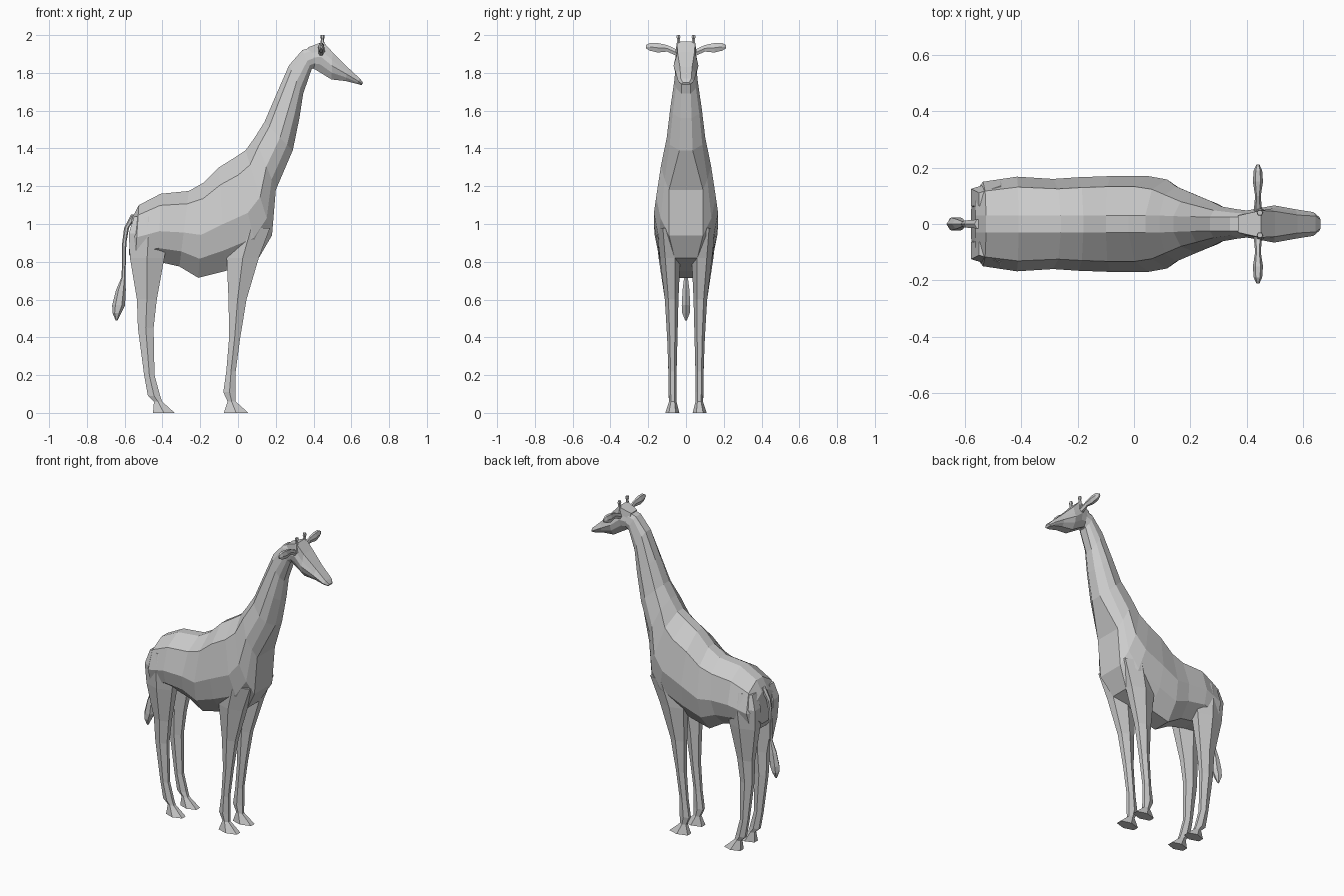
import bpy, bmesh
from math import sin, cos, pi


def loft(name, rings, mirror=False):
    """Skin a list of equal-length point rings, cap both ends, flat shaded."""
    bm = bmesh.new()
    loops = [[bm.verts.new(p) for p in ring] for ring in rings]
    n = len(loops[0])
    for a, b in zip(loops, loops[1:]):
        for i in range(n):
            j = (i + 1) % n
            bm.faces.new((a[i], a[j], b[j], b[i]))
    bm.faces.new(loops[0])
    bm.faces.new(loops[-1])
    bmesh.ops.recalc_face_normals(bm, faces=bm.faces)
    mesh = bpy.data.meshes.new(name)
    bm.to_mesh(mesh)
    bm.free()
    ob = bpy.data.objects.new(name, mesh)
    bpy.context.collection.objects.link(ob)
    if mirror:
        m = ob.modifiers.new("mirror", 'MIRROR')
        m.use_axis = (False, True, False)
    return ob


def trunk_ring(xt, zt, xb, zb, top, wide, bottom, shape):
    """Ten-sided section hung between a top point and a bottom point."""
    t1, f1, t2, t3, f3 = shape
    half = [(0, top), (t1, max(top, f1 * wide)), (t2, wide),
            (t3, max(bottom, f3 * wide)), (1, bottom)]
    pts = [(xt + t * (xb - xt), y, zt + t * (zb - zt)) for t, y in half]
    return pts + [(x, -y, z) for x, y, z in reversed(pts)]


def leg_ring(z, x0, x1, y0, y1):
    """Six-sided level section inside the given bounds."""
    xm, ym, h = (x0 + x1) / 2, (y0 + y1) / 2, (y1 - y0) * 0.24
    return [(x0, ym - h, z), (xm, y0, z), (x1, ym - h, z),
            (x1, ym + h, z), (xm, y1, z), (x0, ym + h, z)]


def round_ring(x, y, z, rx, ry, n=6):
    return [(x + rx * cos(2 * pi * i / n), y + ry * sin(2 * pi * i / n), z)
            for i in range(n)]


# Body and neck: top x, z, bottom x, z, half widths at top, middle, bottom
trunk = [
    (-.562, 1.03, -.578, .84, .03, .105, .05),
    (-.525, 1.10, -.545, .79, .03, .15, .05),
    (-.41, 1.16, -.42, .80, .03, .168, .05),
    (-.26, 1.175, -.31, .775, .03, .16, .06),
    (-.18, 1.22, -.21, .715, .03, .166, .06),
    (-.10, 1.30, -.07, .75, .03, .17, .06),
    (-.02, 1.35, .11, .82, .03, .17, .06),
    (.04, 1.39, .18, .94, .03, .158, .09),
    (.09, 1.46, .20, 1.18, .03, .133, .09),
    (.14, 1.54, .29, 1.39, .028, .102, .035),
    (.20, 1.68, .325, 1.56, .026, .083, .03),
    (.27, 1.84, .345, 1.69, .025, .062, .025),
    (.34, 1.92, .39, 1.82, .025, .052, .025),
    (.42, 1.945, .43, 1.84, .025, .045, .02),
]
loft("body_and_neck", [trunk_ring(*r, (.17, .78, .55, .8, .85)) for r in trunk])

# Head
head = [
    (.37, 1.935, .395, 1.825, .03, .045, .02),
    (.45, 1.965, .43, 1.805, .048, .055, .025),
    (.50, 1.91, .495, 1.765, .045, .066, .03),
    (.58, 1.83, .57, 1.757, .032, .052, .027),
    (.645, 1.77, .63, 1.742, .028, .042, .027),
    (.662, 1.748, .655, 1.735, .016, .024, .016),
]
loft("head", [trunk_ring(*r, (.3, .85, .5, .75, .85)) for r in head])

# Legs with hooves: z, x range, y range
front_leg = [
    (0, -.075, .055, .035, .11),
    (.06, -.055, -.012, .05, .09),
    (.11, -.078, -.012, .05, .092),
    (.22, -.062, -.012, .05, .093),
    (.40, -.047, .012, .045, .10),
    (.60, -.05, .045, .04, .112),
    (.82, -.06, .11, .03, .138),
    (.98, -.03, .17, .03, .155),
]
rear_leg = [
    (0, -.45, -.335, .035, .11),
    (.06, -.445, -.402, .05, .09),
    (.09, -.477, -.412, .05, .092),
    (.20, -.497, -.442, .05, .093),
    (.45, -.53, -.447, .045, .10),
    (.60, -.535, -.43, .04, .112),
    (.82, -.572, -.39, .03, .145),
    (.95, -.578, -.37, .03, .158),
    (1.04, -.55, -.40, .04, .135),
]
loft("front_legs", [leg_ring(*r) for r in front_leg], mirror=True)
loft("rear_legs", [leg_ring(*r) for r in rear_leg], mirror=True)

# Ears: y, centre z, half depth, half height
ear = [(.045, 1.905, .015, .02), (.10, 1.93, .01, .02), (.15, 1.933, .018, .029),
       (.19, 1.938, .015, .024), (.212, 1.938, .005, .01)]
loft("ears", [[(.44 + dx * cos(a * pi / 3), y, z + dz * sin(a * pi / 3))
               for a in range(6)] for y, z, dx, dz in ear], mirror=True)

# Horns: z, radius
horn = [(1.91, .018), (1.96, .010), (1.98, .008), (1.988, .012), (2.0, .010)]
loft("horns", [round_ring(.447, .04, z, r, r) for z, r in horn], mirror=True)

# Tail with tuft: x, z, radius along x, radius along y
tail = [(-.55, 1.05, .016, .018), (-.59, .98, .013, .015), (-.602, .90, .011, .012),
        (-.606, .72, .010, .011), (-.620, .65, .026, .021), (-.632, .57, .034, .026),
        (-.641, .53, .024, .024), (-.643, .49, .005, .005)]
loft("tail", [round_ring(x, 0, z, rx, ry) for x, z, rx, ry in tail])
